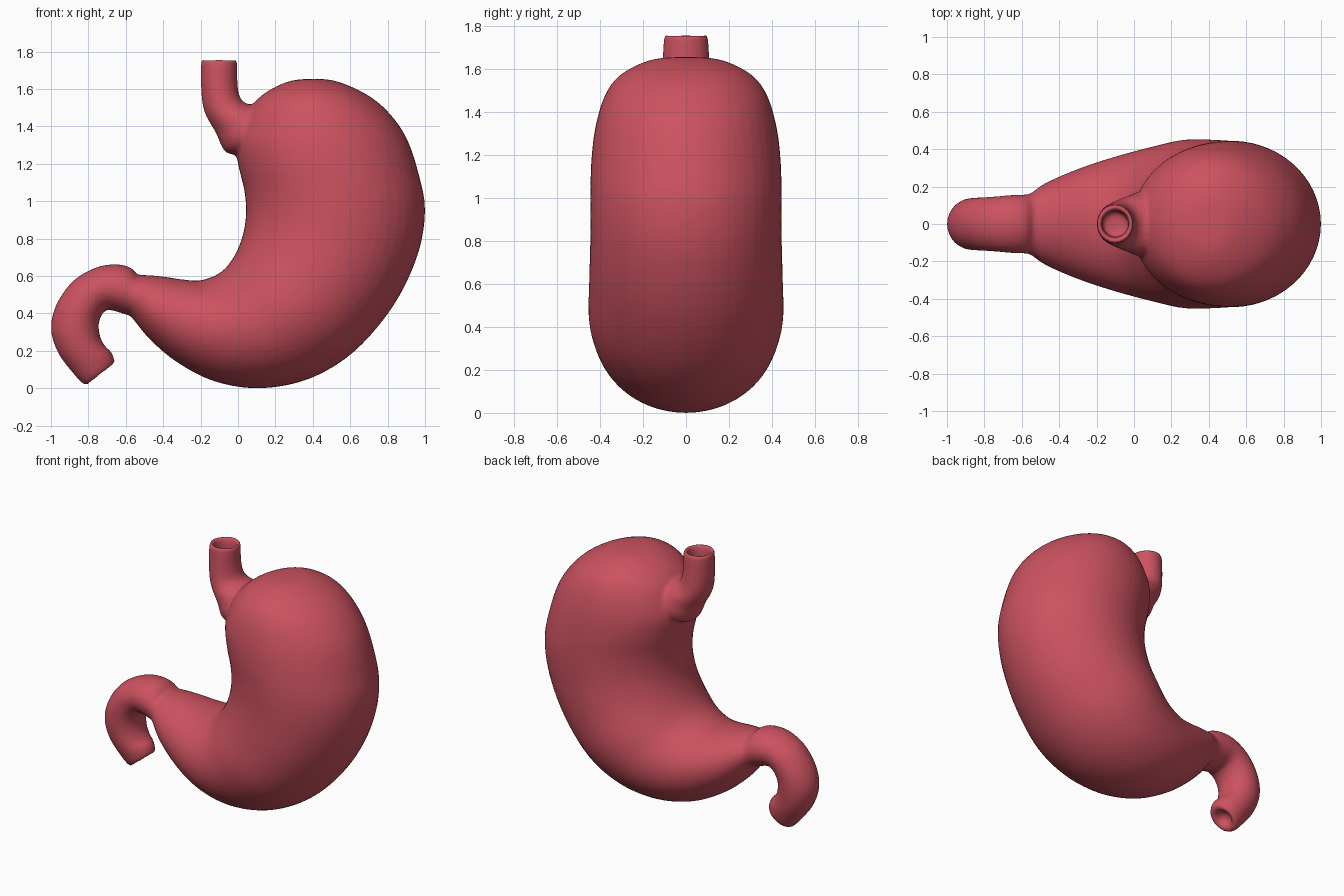
import bpy, bmesh, math
from mathutils import Vector

cube = bpy.data.objects.get("Cube")
if cube:
    bpy.data.objects.remove(cube, do_unlink=True)

SIDES, STEPS = 48, 5


def spline(p0, p1, p2, p3, t):
    return 0.5 * (2 * p1 + (p2 - p0) * t + (2 * p0 - 5 * p1 + 4 * p2 - p3) * t * t
                  + (3 * p1 - p0 - 3 * p2 + p3) * t ** 3)


def sweep(bm, sections):
    """Skin oval sections: two opposite edge points (x, z, x, z) and a half depth."""
    keys = [Vector(s) for s in sections]
    keys = [keys[0]] + keys + [keys[-1]]
    rows = [spline(*keys[i:i + 4], k / STEPS)
            for i in range(len(keys) - 3) for k in range(STEPS)] + [keys[-1]]
    rings = []
    for ax, az, bx, bz, depth in rows:
        mid = Vector(((ax + bx) / 2, 0, (az + bz) / 2))
        arm = Vector(((bx - ax) / 2, 0, (bz - az) / 2))
        side = Vector((0, max(depth, 0), 0))
        rings.append([bm.verts.new(mid + arm * math.cos(a) + side * math.sin(a))
                      for a in (math.tau * k / SIDES for k in range(SIDES))])
    for r, s in zip(rings, rings[1:]):
        for k in range(SIDES):
            n = (k + 1) % SIDES
            bm.faces.new((r[k], r[n], s[n], s[k]))


# Stomach pouch, narrowing into the curled outlet tube with a dimpled end
pouch = [
    (.39, 1.655, .39, 1.655, 0), (.27, 1.64, .52, 1.643, .16), (.14, 1.575, .68, 1.575, .30),
    (.05, 1.48, .80, 1.48, .375), (-.01, 1.33, .90, 1.34, .42), (0, 1.2, .965, 1.15, .44),
    (.035, 1.05, 1, .95, .445), (.042, .92, .96, .71, .445), (.02, .8, .83, .44, .45),
    (-.03, .69, .62, .195, .452), (-.1, .615, .38, .05, .42), (-.2, .577, .12, 0, .375),
    (-.3, .582, -.12, .035, .325), (-.4, .597, -.32, .135, .27), (-.49, .605, -.47, .26, .215),
    (-.535, .607, -.57, .38, .165),
]
outlet = [
    (-.58, .648, -.605, .395, .157), (-.66, .662, -.66, .413, .155), (-.76, .645, -.705, .418, .148),
    (-.88, .575, -.732, .385, .143), (-.97, .45, -.745, .335, .14), (-1, .32, -.735, .27, .135),
    (-.965, .195, -.71, .225, .125), (-.89, .09, -.675, .19, .11), (-.82, .018, -.66, .135, .085),
    (-.79, .04, -.69, .12, .055), (-.79, .09, -.73, .13, .04), (-.765, .12, -.765, .12, 0),
]
# Inlet tube: inside of the open mouth, over the rim, then flaring into the pouch
inlet = [
    (-.1, 1.6, -.1, 1.6, 0), (-.165, 1.61, -.035, 1.61, .065), (-.17, 1.7, -.03, 1.7, .07),
    (-.175, 1.745, -.025, 1.745, .077), (-.185, 1.758, -.015, 1.758, .088),
    (-.197, 1.745, -.005, 1.745, .102), (-.197, 1.6, 0, 1.6, .112),
    (-.18, 1.48, .03, 1.53, .125), (-.12, 1.37, .12, 1.5, .155),
    (-.04, 1.25, .2, 1.44, .165), (.2, 1.3, .2, 1.3, 0),
]

bm = bmesh.new()
sweep(bm, pouch + outlet)
sweep(bm, inlet)
bmesh.ops.remove_doubles(bm, verts=bm.verts, dist=0.0001)
bmesh.ops.recalc_face_normals(bm, faces=bm.faces)
mesh = bpy.data.meshes.new("stomach")
bm.to_mesh(mesh)
bm.free()
stomach = bpy.data.objects.new("stomach", mesh)
bpy.context.collection.objects.link(stomach)

# Fuse the tubes into one soft skin
fuse = stomach.modifiers.new("fuse", 'REMESH')
fuse.mode = 'VOXEL'
fuse.voxel_size = 0.012
fuse.use_smooth_shade = True
soften = stomach.modifiers.new("soften", 'SMOOTH')
soften.factor = 0.5
soften.iterations = 8

# Flesh colour
flesh = bpy.data.materials.new("flesh red")
flesh.use_nodes = True
colour = (0.60, 0.085, 0.115, 1)
flesh.diffuse_color = colour
flesh.node_tree.nodes["Principled BSDF"].inputs["Base Color"].default_value = colour
mesh.materials.append(flesh)
for face in mesh.polygons:
    face.use_smooth = True
